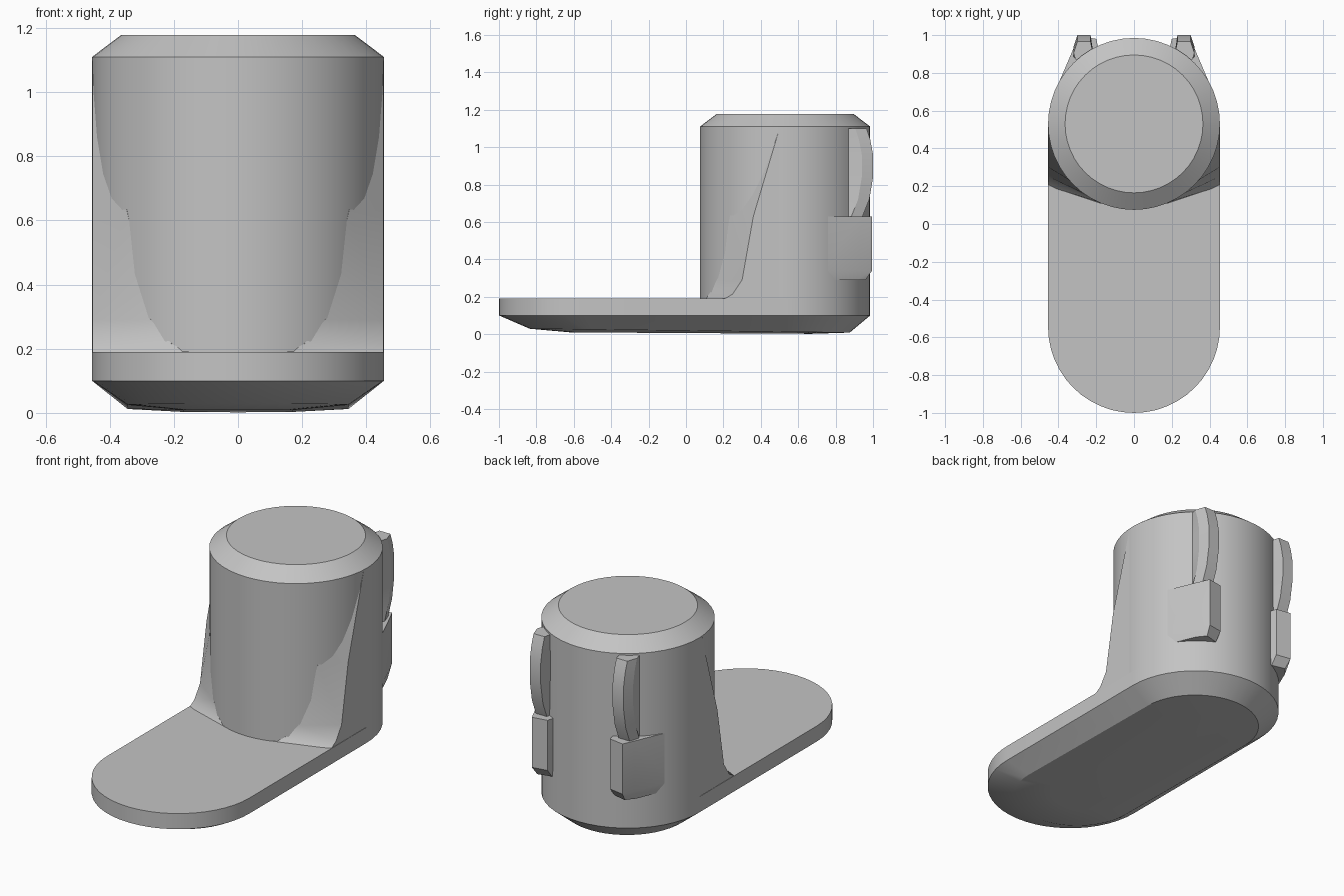
import bpy, bmesh
from math import sin, cos, pi, acos, atan2, hypot

cube = bpy.data.objects.get("Cube")
if cube:
    bpy.data.objects.remove(cube, do_unlink=True)

R = 0.455        # shared radius of plate ends and column
CY = 0.53        # column centre along y
SEG = 48

grey = bpy.data.materials.new("plain_grey")
grey.use_nodes = True
colour = (0.55, 0.55, 0.55, 1)
grey.diffuse_color = colour
grey.node_tree.nodes["Principled BSDF"].inputs["Base Color"].default_value = colour


def loft(name, rings):
    """Skin matching rings of points and cap both ends."""
    bm = bmesh.new()
    loops = [[bm.verts.new(p) for p in ring] for ring in rings]
    n = len(loops[0])
    for a, b in zip(loops, loops[1:]):
        for i in range(n):
            j = (i + 1) % n
            bm.faces.new((a[i], a[j], b[j], b[i]))
    bm.faces.new(loops[0])
    bm.faces.new(loops[-1])
    bmesh.ops.recalc_face_normals(bm, faces=bm.faces)
    mesh = bpy.data.meshes.new(name)
    bm.to_mesh(mesh)
    bm.free()
    mesh.materials.append(grey)
    obj = bpy.data.objects.new(name, mesh)
    bpy.context.collection.objects.link(obj)
    bpy.ops.object.select_all(action='DESELECT')
    bpy.context.view_layer.objects.active = obj
    obj.select_set(True)
    bpy.ops.object.shade_smooth_by_angle(angle=pi / 7)
    return obj


def circle(r, z):
    return [(r * cos(2 * pi * i / SEG), CY + r * sin(2 * pi * i / SEG), z)
            for i in range(SEG)]


def stadium(r, front, back, height):
    """Rounded outline; height gives z for each y."""
    half = SEG // 2
    pts = []
    for start, centre in ((0, back), (pi, front)):
        for i in range(half + 1):
            a = start + pi * i / half
            y = centre + r * sin(a)
            pts.append((r * cos(a), y, height(y)))
    return pts


# Long foot plate with chamfered, slightly domed underside
loft("foot_plate", [
    stadium(R, -1 + R, CY, lambda y: 0.19),
    stadium(R, -1 + R, CY, lambda y: 0.10),
    stadium(0.345, -0.49, CY, lambda y: 0.019 - 0.012 * y),
    stadium(0.17, -0.45, 0.5, lambda y: 0.006 - 0.006 * y),
])

# Upright column with chamfered top
loft("column", [circle(R, 0.17), circle(R, 1.11), circle(0.365, 1.178)])


def gusset_ring(side, edge, z):
    """Flat side wall up to the edge, then tangent to the column front."""
    px, py = 0.453, edge - CY
    d = hypot(px, py)
    a = atan2(py, px) - acos(min(1, R / d))
    pts = [(0, CY), (px, CY), (px, edge), (R * cos(a), CY + R * sin(a))]
    return [(side * x, y, z) for x, y in pts]


def plan_ring(side, plan, z):
    return [(side * x, y, z) for x, y in plan]


pad_plan = [(0.30, 0.70), (0.41, 0.72), (0.32, 0.93), (0.29, 0.995), (0.20, 0.98), (0.17, 0.85)]
foot_plan = [(0.30, 0.70), (0.40, 0.72), (0.32, 0.91), (0.28, 0.96), (0.20, 0.94), (0.17, 0.85)]

for side, label in ((1, "left"), (-1, "right")):
    # Flared web joining the column to the plate
    loft(label + "_gusset", [gusset_ring(side, y, z) for y, z in (
        (0.20, 0.185), (0.25, 0.215), (0.30, 0.29), (0.36, 0.63), (0.50, 1.10))])

    # Flat pad on the rear corner
    loft(label + "_rear_pad", [
        plan_ring(side, foot_plan, 0.29),
        plan_ring(side, pad_plan, 0.34),
        plan_ring(side, pad_plan, 0.63)])

    # Bowed strap rising from the pad to the rim
    rings = []
    for out, z in ((0.94, 0.62), (0.98, 0.72), (1.0, 0.84), (1.0, 0.96), (0.985, 1.04), (0.965, 1.10)):
        plan = [(0.31, 0.87), (0.32, out - 0.06), (0.30, out), (0.23, out), (0.21, 0.87)]
        rings.append(plan_ring(side, plan, z))
    loft(label + "_rear_strap", rings)
